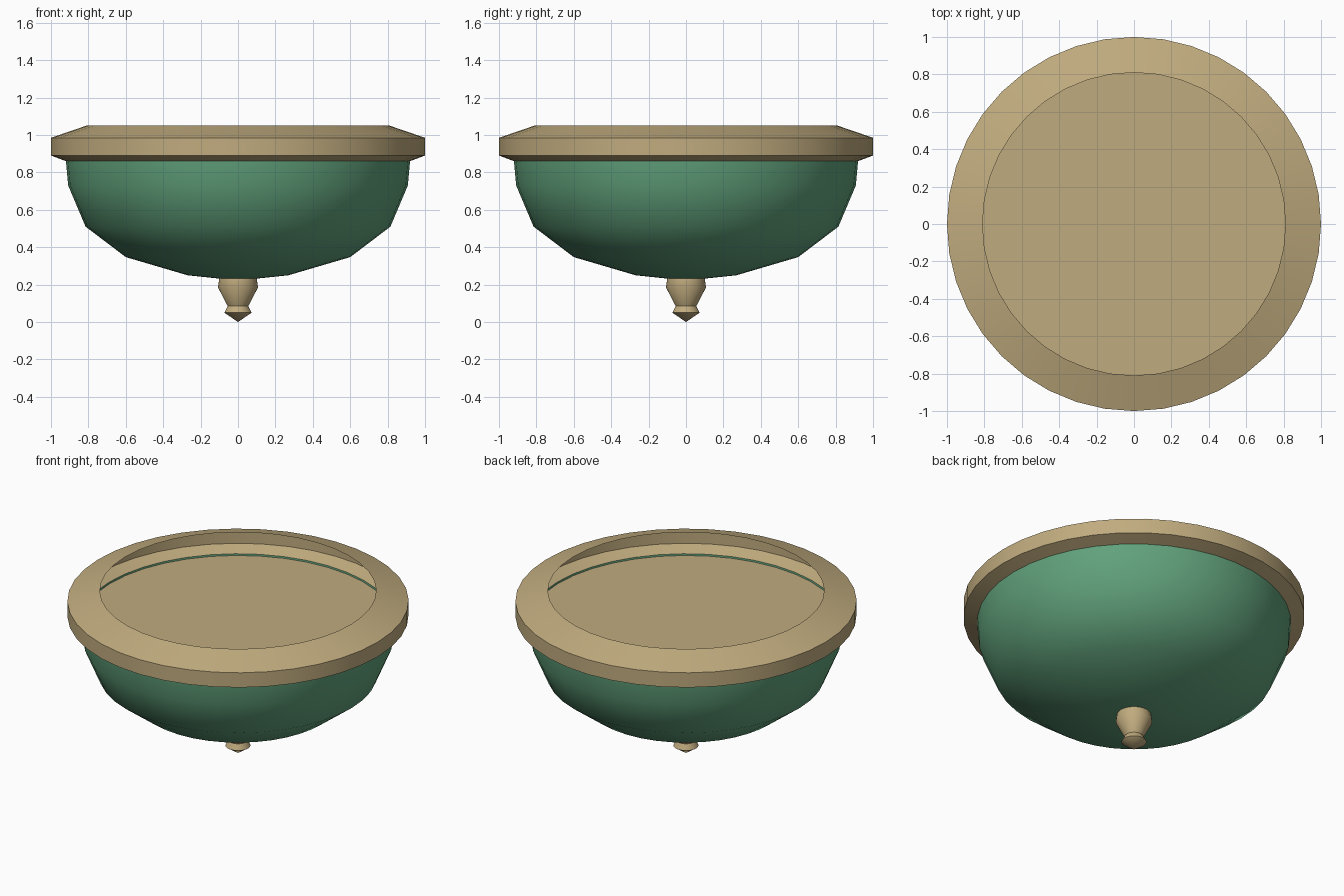
import bpy, bmesh, math

if "Cube" in bpy.data.objects:
    bpy.data.objects.remove(bpy.data.objects["Cube"])

SIDES = 40


def material(name, color):
    m = bpy.data.materials.new(name)
    m.diffuse_color = (*color, 1)
    m.use_nodes = True
    m.node_tree.nodes["Principled BSDF"].inputs["Base Color"].default_value = m.diffuse_color
    return m


tan = material("tan_metal", (0.53, 0.41, 0.21))
green = material("green_glass", (0.12, 0.36, 0.20))


def lathe(name, profile, mat, angle=30, sides=SIDES):
    """Spin an (r, z) profile, listed bottom to top, around the z axis."""
    bm = bmesh.new()
    rings = []
    for r, z in profile:
        if r == 0:
            rings.append([bm.verts.new((0, 0, z))] * sides)
        else:
            rings.append([bm.verts.new((r * math.cos(math.tau * i / sides),
                                        r * math.sin(math.tau * i / sides), z))
                          for i in range(sides)])
    for low, high in zip(rings, rings[1:]):
        for i in range(sides):
            j = (i + 1) % sides
            loop = list(dict.fromkeys((low[i], low[j], high[j], high[i])))
            bm.faces.new(loop)
    mesh = bpy.data.meshes.new(name)
    bm.to_mesh(mesh)
    bm.free()
    mesh.materials.append(mat)
    ob = bpy.data.objects.new(name, mesh)
    bpy.context.collection.objects.link(ob)
    bpy.ops.object.select_all(action='DESELECT')
    ob.select_set(True)
    bpy.context.view_layer.objects.active = ob
    bpy.ops.object.shade_smooth_by_angle(angle=math.radians(angle))
    return ob


# Thin hollow ceiling rim, open at the top
lathe("rim", [(0.92, 0.86), (1.0, 0.89), (1.0, 0.985), (0.81, 1.05)], tan, 15)

# Glass bowl
lathe("glass_bowl", [(0, 0.23), (0.10, 0.232), (0.27, 0.25), (0.60, 0.347),
                     (0.815, 0.51), (0.908, 0.73), (0.92, 0.86)], green, 45)

# Flat plate closing the bowl just below the rim
lathe("back_plate", [(0, 0.85), (0.917, 0.85)], tan)

# Turned finial under the bowl
lathe("finial", [(0, 0.0), (0.073, 0.05), (0.055, 0.085), (0.107, 0.185),
                 (0.10, 0.235)], tan, 40)
